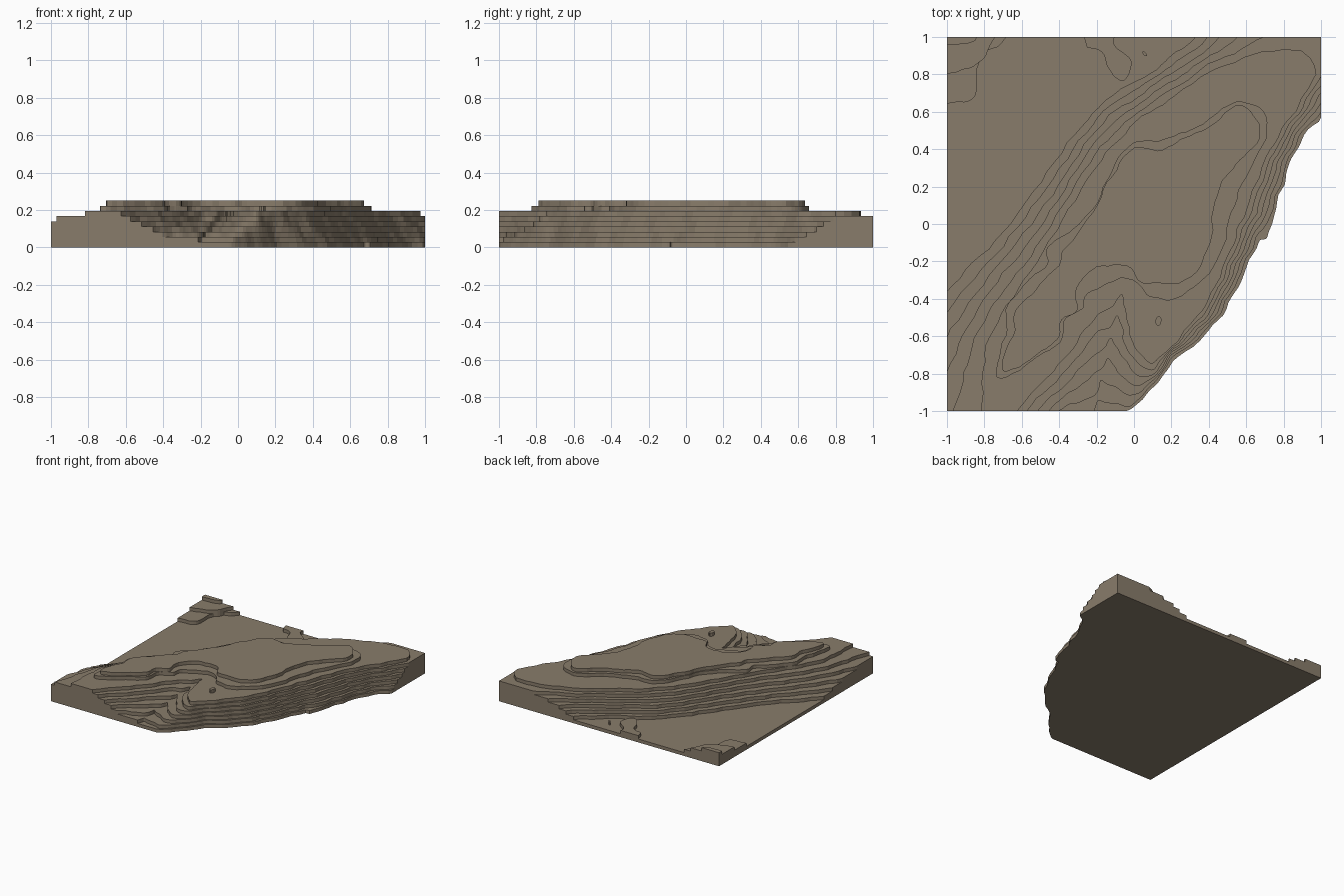
import bpy, math
from mathutils import Vector
from mathutils.geometry import delaunay_2d_cdt

if "Cube" in bpy.data.objects:
    bpy.data.objects.remove(bpy.data.objects["Cube"])

STEP = 0.25 / 9      # thickness of one terrace
SAMPLES = 5          # points per curve span


def smooth(pts, closed=False):
    """Catmull-Rom curve through a few guide points."""
    p = [Vector(q) for q in pts]
    n = len(p)
    get = (lambda i: p[i % n]) if closed else (lambda i: p[max(0, min(n - 1, i))])
    out = []
    for i in range(n if closed else n - 1):
        a, b, c, d = (get(i + k) for k in (-1, 0, 1, 2))
        for s in range(SAMPLES):
            t = s / SAMPLES
            out.append(0.5 * (2 * b + (c - a) * t + (2 * a - 5 * b + 4 * c - d) * t * t
                              + (3 * b - a - 3 * c + d) * t ** 3))
    return out if closed else out + [p[-1]]


def wobble(p):
    """Small eroded waviness, the same field for every terrace."""
    x, y = p
    return Vector((x + 0.006 * math.sin(31 * y + 9 * x) + 0.003 * math.sin(67 * y - 23 * x),
                   y + 0.006 * math.sin(29 * x - 12 * y) + 0.003 * math.sin(71 * x + 19 * y)))


def inside(p, poly):
    x, y = p
    hit = False
    ax, ay = poly[-1]
    for bx, by in poly:
        if (ay > y) != (by > y) and x < (bx - ax) * (y - ay) / (by - ay) + ax:
            hit = not hit
        ax, ay = bx, by
    return hit


# Guide lines of the two flanks: lowest terrace (2) and highest shared terrace (7)
west_low = [(-1.7, -1.1), (-1.35, -.85), (-1.1, -.5), (-.9, -.25), (-.7, -.04), (-.5, .22),
            (-.32, .48), (-.15, .66), (.05, .79), (.2, .89), (.34, 1.03), (.45, 1.3)]
west_high = [(-.82, -1.1), (-.81, -.85), (-.79, -.65), (-.68, -.43), (-.52, -.2), (-.35, .07),
             (-.18, .34), (-.02, .52), (.15, .64), (.35, .78), (.58, .89), (.8, .94)]
east_low = [(-.5, -1.15), (-.42, -1.06), (-.35, -1.04), (-.27, -1.03), (-.22, -1.01),
            (-.2, -.96), (-.19, -.94), (-.16, -.96), (-.1, -.965), (-.03, -.97), (.04, -.92),
            (.12, -.84), (.2, -.73), (.37, -.58), (.475, -.45), (.575, -.26), (.645, -.1),
            (.725, .03), (.82, .32), (.885, .46), (.985, .58), (1.1, .72)]
east_high = [(-.72, -1.1), (-.58, -.95), (-.4, -.75), (-.3, -.62), (-.2, -.49),
             (-.11, -.45), (-.07, -.38), (-.045, -.45), (-.03, -.57), (.02, -.68), (.1, -.74),
             (.16, -.70), (.22, -.64), (.31, -.53), (.4, -.4), (.49, -.2), (.55, -.05),
             (.6, .08), (.71, .36), (.8, .52), (.9, .67), (.97, .8)]

# Outline of the ground slab: square with an eroded south-east side
shore = [(-.12, -1.06), (-.05, -1), (.03, -.95), (.13, -.85), (.21, -.74), (.38, -.59),
         (.49, -.46), (.59, -.27), (.66, -.11), (.72, -.07), (.74, .02), (.79, .18),
         (.835, .32), (.9, .45), (1, .57), (1.08, .66)]


def clamp(v):
    return max(-1.0, min(1.0, v))


ground = [Vector((-1, 1)), Vector((-1, -1))]
ground += [Vector((clamp(x), clamp(y))) for x, y in map(wobble, smooth(shore))]
ground.append(Vector((1, 1)))

# (level, outline) of every terrace; outlines run past the slab and are trimmed by it
contours = []
for level in range(2, 8):
    t = (level - 2) / 5
    west = [a.lerp(b, t) for a, b in zip(smooth(west_low), smooth(west_high))]
    east = [a.lerp(b, t) for a, b in zip(smooth(east_low), smooth(east_high))]
    cap = [Vector((.9, .925)), Vector((.95, .89)), Vector((.97, .85))] if level == 7 \
        else [Vector((1.3, 1.3))]
    contours.append((level, west + cap + east[::-1]))

# Two summit terraces
summit_lower = [(-.74, -.78), (-.7, -.83), (-.55, -.73), (-.4, -.64), (-.36, -.51),
                (-.28, -.45), (-.24, -.37), (-.13, -.31), (0, -.3), (.08, -.39), (.2, -.4),
                (.35, -.32), (.46, -.17), (.52, .05), (.6, .25), (.69, .42), (.715, .56),
                (.66, .63), (.56, .65), (.42, .58), (.28, .49), (.12, .45), (0, .43),
                (-.1, .33), (-.2, .12), (-.32, -.02), (-.46, -.13), (-.47, -.22),
                (-.57, -.31), (-.67, -.42), (-.69, -.6)]
summit_upper = [(-.71, -.75), (-.68, -.79), (-.52, -.7), (-.41, -.62), (-.38, -.52),
                (-.31, -.46), (-.3, -.34), (-.2, -.23), (-.03, -.23), (.05, -.31), (.25, -.31),
                (.37, -.2), (.42, -.03), (.43, .12), (.52, .3), (.64, .4), (.67, .53),
                (.58, .635), (.42, .54), (.28, .46), (.15, .4), (0, .4), (-.12, .26),
                (-.22, .07), (-.36, -.12), (-.41, -.22), (-.53, -.36), (-.63, -.46), (-.65, -.6)]
contours += [(8, smooth(summit_lower, True)), (9, smooth(summit_upper, True))]

# Rising north-west corner, and a low mound on the back edge
corner = [[(-.66, 1.1), (-.7, .97), (-.82, .9), (-.85, .7), (-.93, .65), (-1.1, .63)],
          [(-.7, 1.1), (-.78, .93), (-.86, .84), (-.95, .81), (-1.1, .8)],
          [(-.82, 1.1), (-.84, .98), (-.92, .965), (-1.1, .965)]]
for level, line in enumerate(corner, 2):
    contours.append((level, smooth(line) + [Vector((-1.1, 1.1))]))
contours.append((2, smooth([(-.25, 1.1), (-.26, .95), (-.18, .92), (-.13, .83), (-.07, .76),
                            (-.02, .8), (-.03, .88), (-.1, .97), (-.08, 1.1)])))

# Two tiny knolls
for level, cx, cy, rx, ry in ((8, .135, -.515, .018, .024), (2, .06, .91, .012, .012)):
    contours.append((level, [Vector((cx + rx * math.cos(a * math.pi / 5),
                                     cy + ry * math.sin(a * math.pi / 5))) for a in range(10)]))
contours = [(lv, [wobble(p) for p in line]) for lv, line in contours]

# Triangulate the plan along all outlines
points, edges = [], []
for line in [ground] + [line for lv, line in contours]:
    first, n = len(points), len(line)
    points += line
    edges += [(first + i, first + (i + 1) % n) for i in range(n)]
plan, _, tris, *_ = delaunay_2d_cdt(points, edges, [], 0, 1e-5)

# Terrace level of each triangle
contours.sort(key=lambda c: -c[0])
cells, side = [], {}
for tri in tris:
    a, b, c = tri
    if (plan[b] - plan[a]).cross(plan[c] - plan[a]) < 0:
        a, b, c = a, c, b
    mid = (plan[a] + plan[b] + plan[c]) / 3
    if not inside(mid, ground):
        continue
    level = next((lv for lv, line in contours if inside(mid, line)), 1)
    cells.append((a, b, c, level))
    for e in ((a, b), (b, c), (c, a)):
        side[e] = level

# Raise the terraces, close the risers and the underside
verts, faces, index = [], [], {}


def vert(i, level):
    if (i, level) not in index:
        index[i, level] = len(verts)
        verts.append((plan[i].x, plan[i].y, level * STEP))
    return index[i, level]


for a, b, c, level in cells:
    faces.append((vert(a, level), vert(b, level), vert(c, level)))
    faces.append((vert(c, 0), vert(b, 0), vert(a, 0)))
for (a, b), level in side.items():
    below = side.get((b, a), 0)
    if level > below:
        faces.append((vert(a, below), vert(b, below), vert(b, level), vert(a, level)))

mesh = bpy.data.meshes.new("terraced_hill")
mesh.from_pydata(verts, [], faces)
mesh.update()
hill = bpy.data.objects.new("terraced_hill", mesh)
bpy.context.collection.objects.link(hill)

earth = bpy.data.materials.new("earth_brown")
earth.diffuse_color = (0.25, 0.203, 0.147, 1)
earth.use_nodes = True
earth.node_tree.nodes["Principled BSDF"].inputs["Base Color"].default_value = earth.diffuse_color
mesh.materials.append(earth)
